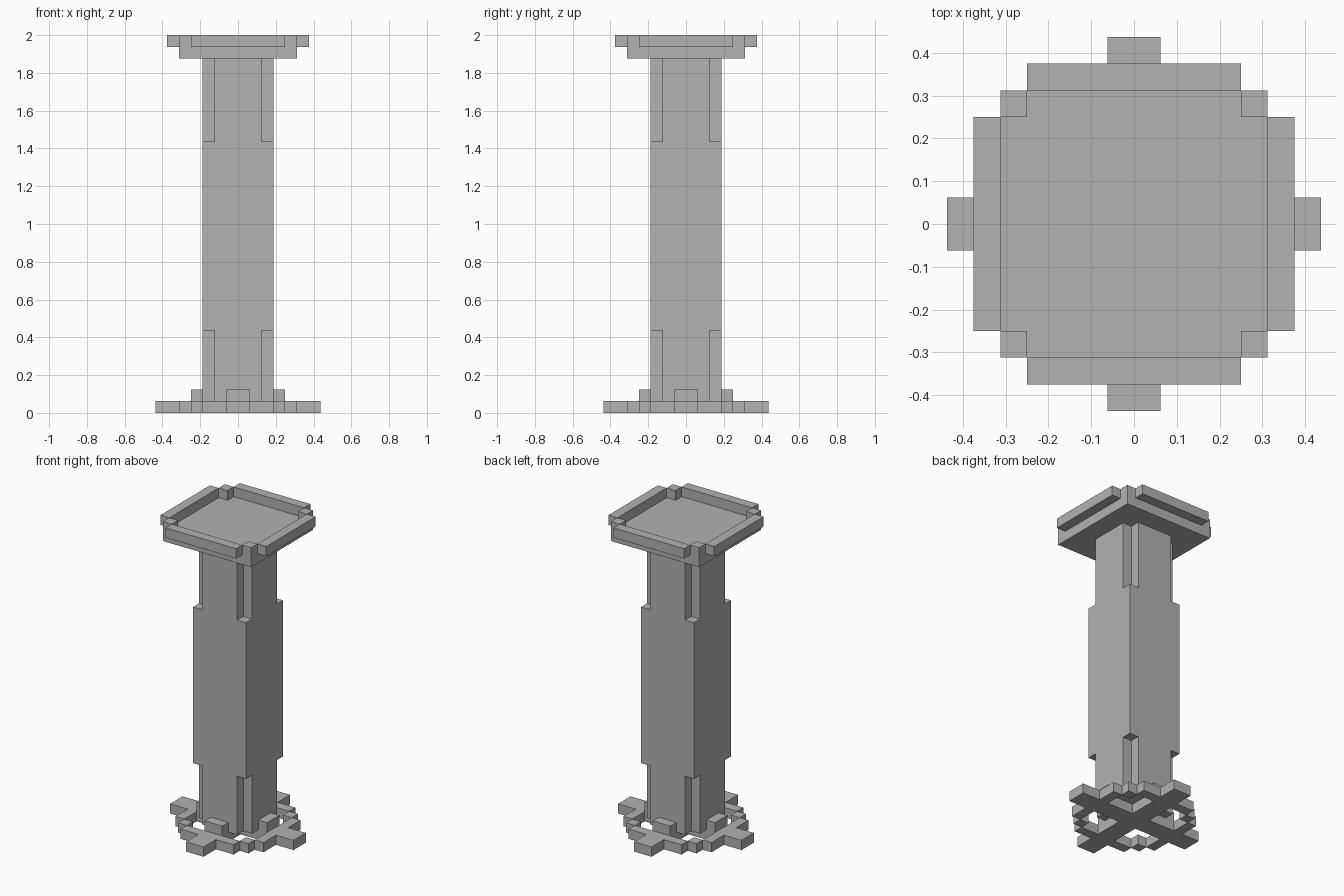
import bpy, bmesh
from math import radians
from mathutils import Matrix

U = 1 / 16  # block unit

if "Cube" in bpy.data.objects:
    bpy.data.objects.remove(bpy.data.objects["Cube"], do_unlink=True)

stone = bpy.data.materials.new("grey stone")
stone.use_nodes = True
GREY = (0.445, 0.445, 0.445, 1)
stone.diffuse_color = GREY
bsdf = next(n for n in stone.node_tree.nodes if n.type == 'BSDF_PRINCIPLED')
bsdf.inputs["Base Color"].default_value = GREY


def prism(name, outline, z0, z1, turn=0):
    """Extrude a plan outline (in units) from z0 to z1, turned about z."""
    bm = bmesh.new()
    face = bm.faces.new([bm.verts.new((x, y, z0)) for x, y in outline])
    top = bmesh.ops.extrude_face_region(bm, geom=[face])
    verts = [v for v in top["geom"] if isinstance(v, bmesh.types.BMVert)]
    bmesh.ops.translate(bm, verts=verts, vec=(0, 0, z1 - z0))
    bmesh.ops.recalc_face_normals(bm, faces=bm.faces)
    bm.transform(Matrix.Rotation(radians(turn), 4, 'Z') @ Matrix.Scale(U, 4))
    mesh = bpy.data.meshes.new(name)
    bm.to_mesh(mesh)
    bm.free()
    mesh.materials.append(stone)
    obj = bpy.data.objects.new(name, mesh)
    bpy.context.collection.objects.link(obj)


def rect(x0, x1, y0, y1):
    return [(x0, y0), (x1, y0), (x1, y1), (x0, y1)]


def plus(a, b):
    """Plus-shaped outline: arms reach a, half width b."""
    return [(-b, -a), (b, -a), (b, -b), (a, -b), (a, b), (b, b),
            (b, a), (-b, a), (-b, b), (-a, b), (-a, -b), (-b, -b)]


# Column: square shaft with notched corners at both ends
prism("column_foot", plus(3, 2), 1, 7)
prism("column_shaft", rect(-3, 3, -3, 3), 7, 23)
prism("column_neck", plus(3, 2), 23, 30)

# Base cross and top plate
prism("base_cross", plus(7, 1), 0, 1)
prism("top_plate", rect(-5, 5, -5, 5), 30, 31)

# Parts repeated on all four sides
for side, turn in zip(("front", "left", "back", "right"), (0, 90, 180, 270)):
    prism(side + "_rim", rect(-4, 4, -6, -5), 31, 32, turn)
    prism(side + "_rim_corner", rect(4, 5, -5, -4), 31, 32, turn)
    prism(side + "_foot_block", rect(-1, 1, -4, -3), 1, 2, turn)
    prism(side + "_base_corner", rect(3, 4, -4, -3), 0, 1, turn)
    for x0 in (-3, 1):
        prism(side + "_base_ring", rect(x0, x0 + 2, -5, -4), 0, 1, turn)
